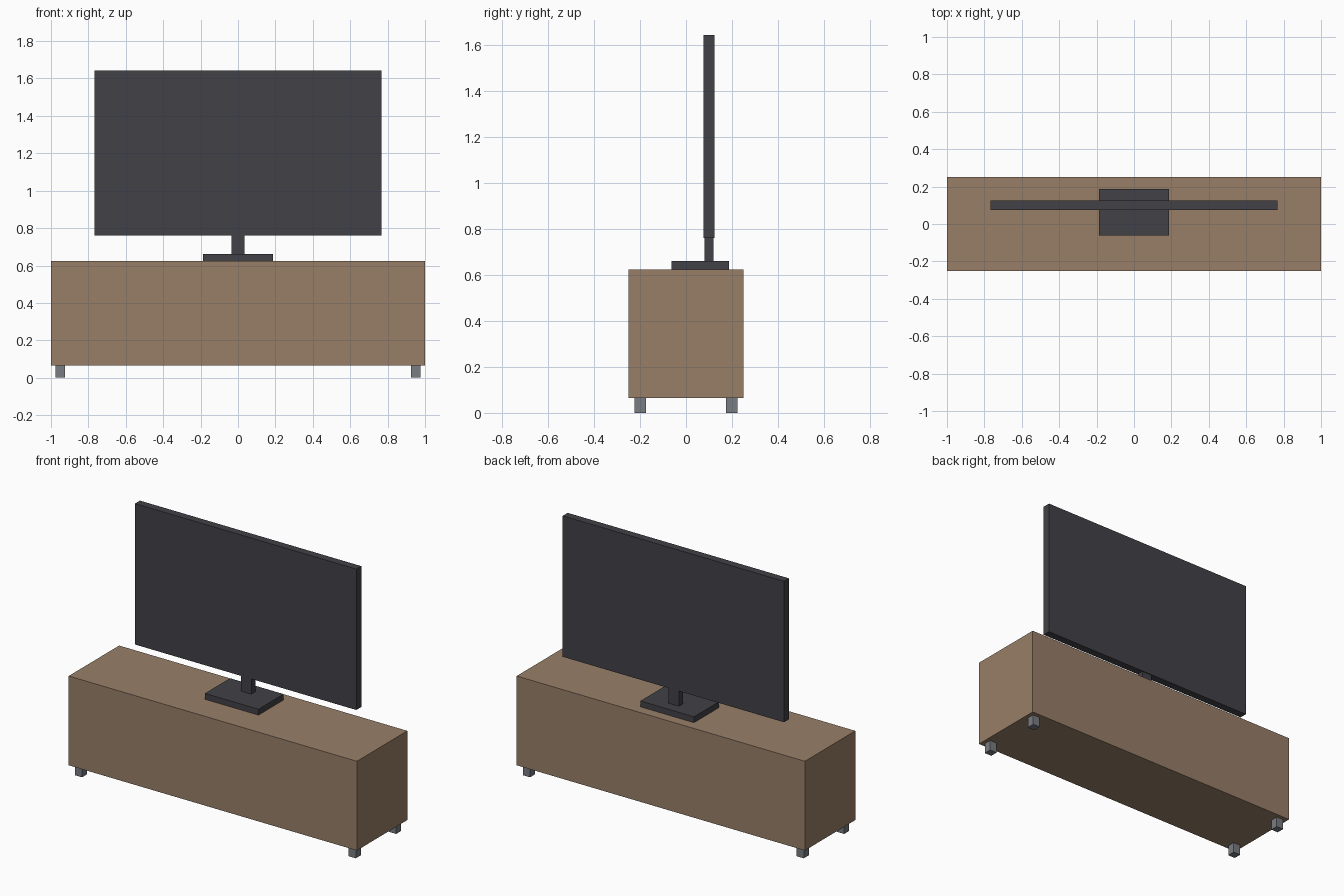
import bpy

if "Cube" in bpy.data.objects:
    bpy.data.objects.remove(bpy.data.objects["Cube"])

def material(name, rgb):
    m = bpy.data.materials.new(name)
    m.diffuse_color = (*rgb, 1)
    m.use_nodes = True
    m.node_tree.nodes["Principled BSDF"].inputs["Base Color"].default_value = m.diffuse_color
    return m

wood = material("wood", (0.314, 0.212, 0.138))
black = material("black_plastic", (0.054, 0.053, 0.061))
metal = material("metal", (0.19, 0.20, 0.22))

def box(name, x, y, z, mat):
    """Box spanning the (min, max) ranges x, y and z."""
    spans = (x, y, z)
    bpy.ops.mesh.primitive_cube_add(size=1, location=[(a + b) / 2 for a, b in spans])
    ob = bpy.context.object
    ob.name = name
    ob.scale = [b - a for a, b in spans]
    bpy.ops.object.transform_apply(location=False, rotation=False, scale=True)
    ob.data.materials.append(mat)
    return ob

# Cabinet
box("cabinet", (-1, 1), (-0.25, 0.25), (0.065, 0.625), wood)

# Four short legs
for side, sx in (("left", -0.95), ("right", 0.95)):
    for end, sy in (("front", -0.2), ("back", 0.2)):
        box(f"{end}_{side}_leg", (sx - 0.025, sx + 0.025),
            (sy - 0.025, sy + 0.025), (0, 0.065), metal)

# Television: stand base, neck and screen
box("stand_base", (-0.186, 0.186), (-0.0625, 0.1865), (0.625, 0.662), black)
box("stand_neck", (-0.036, 0.036), (0.08, 0.12), (0.662, 0.76), black)
box("screen", (-0.768, 0.768), (0.076, 0.125), (0.76, 1.644), black)
